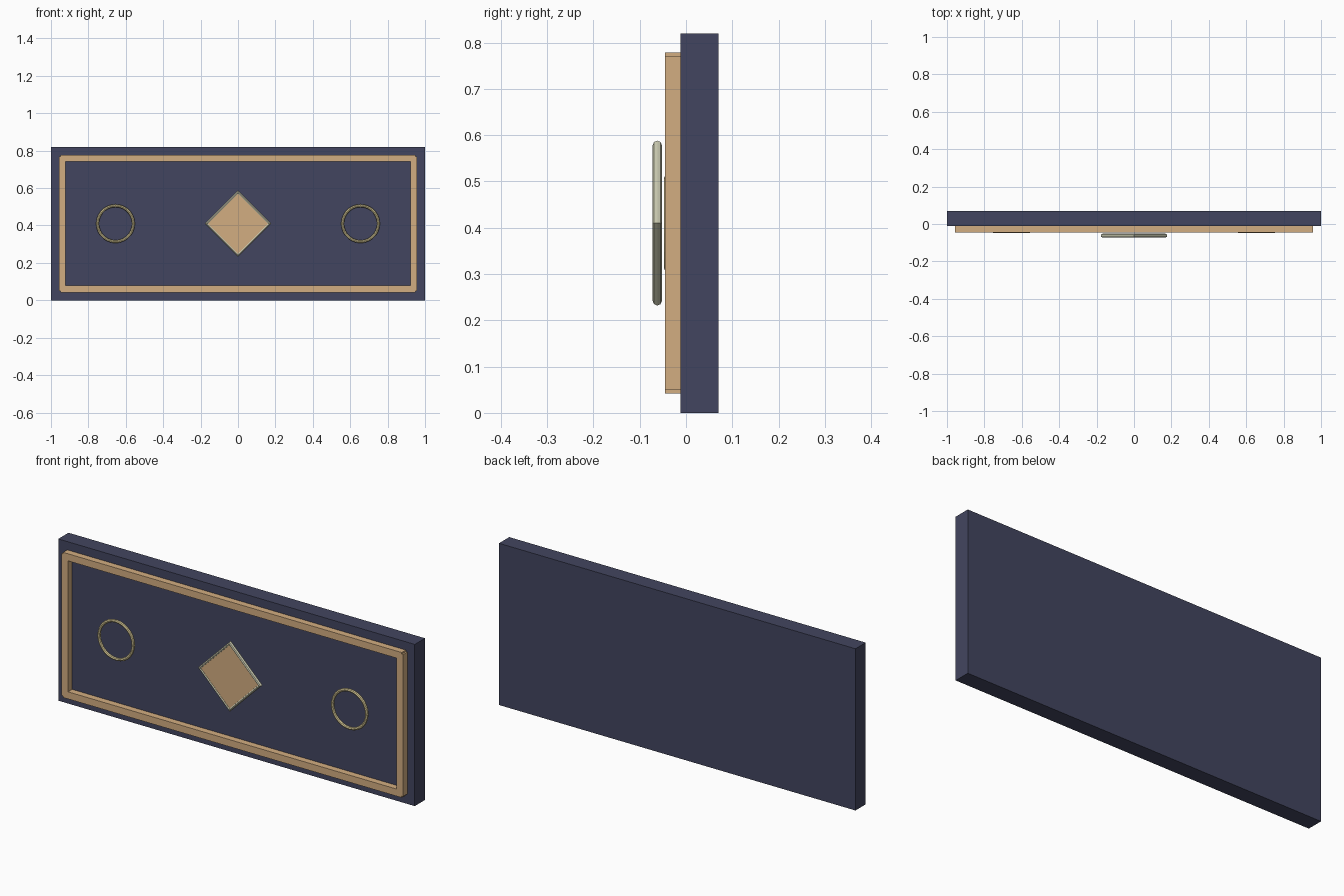
import bpy, math

if "Cube" in bpy.data.objects:
    bpy.data.objects.remove(bpy.data.objects["Cube"])

def mat(name, c):
    m = bpy.data.materials.new(name)
    m.diffuse_color = (*c, 1)
    m.use_nodes = True
    m.node_tree.nodes["Principled BSDF"].inputs["Base Color"].default_value = m.diffuse_color
    return m

NAVY = mat("navy", (0.055, 0.06, 0.115))
TAN = mat("tan", (0.65, 0.42, 0.22))
BRASS = mat("brass", (0.72, 0.62, 0.33))
PALE = mat("pale_metal", (0.58, 0.58, 0.43))
FACE = (math.pi / 2, 0, 0)  # turn round parts to face the front

def finish(name, m):
    o = bpy.context.object
    o.name = name
    o.data.materials.append(m)
    return o

def box(name, x, y, z, m):
    bpy.ops.mesh.primitive_cube_add(size=1, location=[sum(r) / 2 for r in (x, y, z)])
    o = finish(name, m)
    o.scale = [r[1] - r[0] for r in (x, y, z)]

def ring(name, loc, major, minor, segs, sides, m):
    bpy.ops.mesh.primitive_torus_add(location=loc, rotation=FACE, major_radius=major,
                                     minor_radius=minor, major_segments=segs, minor_segments=sides)
    return finish(name, m)

# backing slab
box("slab", (-1, 1), (-0.012, 0.07), (0, 0.82), NAVY)

# raised border strips
Y = (-0.045, -0.01)
for name, z in (("bottom_strip", 0.06), ("top_strip", 0.76)):
    box(name, (-0.95, 0.95), Y, (z - 0.018, z + 0.018), TAN)
for name, s in (("left", -1), ("right", 1)):
    box(name + "_strip", (s * 0.94 - 0.018, s * 0.94 + 0.018), Y, (0.05, 0.77), TAN)
    # round ring ornaments
    ring(name + "_ring", (s * 0.655, -0.04, 0.41), 0.096, 0.008, 28, 8, BRASS)

# central diamond plate and its trim
bpy.ops.mesh.primitive_cylinder_add(vertices=4, radius=0.165, depth=0.016,
                                    location=(0, -0.06, 0.41), rotation=FACE)
finish("diamond_plate", TAN)
ring("diamond_trim", (0, -0.062, 0.41), 0.168, 0.01, 4, 8, PALE)
